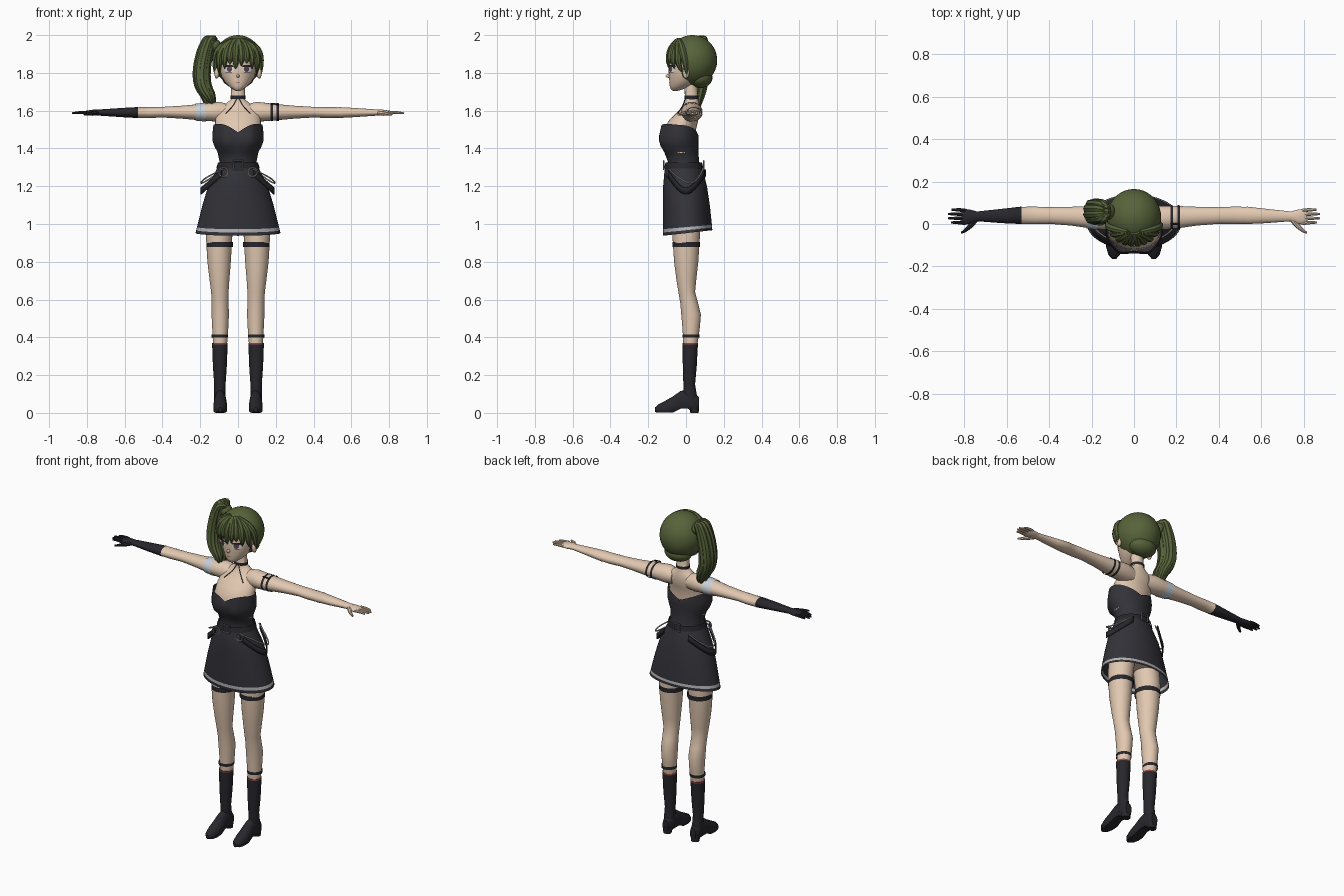
import bpy, bmesh, random
from math import sin, cos, pi, exp, sqrt, radians
from mathutils import Vector
from mathutils.bvhtree import BVHTree

random.seed(4)
cube = bpy.data.objects.get("Cube")
if cube:
    bpy.data.objects.remove(cube)


def material(name, r, g, b):
    m = bpy.data.materials.new(name)
    m.use_nodes = True
    m.diffuse_color = (r, g, b, 1)
    m.node_tree.nodes["Principled BSDF"].inputs["Base Color"].default_value = (r, g, b, 1)
    return m


skin = material("skin", .76, .58, .44)
hair = material("green_hair", .095, .125, .042)
cloth = material("black_cloth", .032, .032, .04)
leather = material("black_leather", .02, .02, .025)
trim = material("light_trim", .45, .45, .47)
metal = material("metal", .2, .2, .21)
gauze = material("pale_gauze", .58, .63, .68)
white = material("eye_white", .85, .83, .82)
iris = material("iris", .12, .06, .1)
red = material("dark_red", .3, .06, .06)
made = []


def finish(name, bm, mats):
    me = bpy.data.meshes.new(name)
    bm.to_mesh(me)
    bm.free()
    for m in mats:
        me.materials.append(m)
    ob = bpy.data.objects.new(name, me)
    bpy.context.collection.objects.link(ob)
    made.append(ob)
    return ob


def loft(name, mats, rings, axis="z", n=32, caps=True, paint=None, warp=None):
    """Skin elliptical rings (position, centre a, centre b, radius a, radius b)."""
    order = {"z": lambda t, a, b: (a, b, t), "x": lambda t, a, b: (t, a, b),
             "y": lambda t, a, b: (a, t, b)}[axis]
    bm = bmesh.new()
    loops = []
    for t, a, b, ra, rb in rings:
        loops.append([bm.verts.new(order(t, a + ra * cos(2 * pi * i / n), b + rb * sin(2 * pi * i / n)))
                      for i in range(n)])
    for lo, hi in zip(loops, loops[1:]):
        for i in range(n):
            j = (i + 1) % n
            bm.faces.new((lo[i], lo[j], hi[j], hi[i]))
    if caps:
        bm.faces.new(loops[0])
        bm.faces.new(loops[-1])
    bmesh.ops.recalc_face_normals(bm, faces=bm.faces)
    if paint:
        for f in bm.faces:
            f.material_index = paint(f.calc_center_median())
    if warp:
        for v in bm.verts:
            warp(v.co)
    return finish(name, bm, mats)


def tube(name, mat, points, radii):
    """Tapered strand along a smooth curve."""
    cu = bpy.data.curves.new(name, "CURVE")
    cu.dimensions = "3D"
    cu.bevel_depth = 1
    cu.bevel_resolution = 2
    cu.use_fill_caps = True
    sp = cu.splines.new("NURBS")
    sp.points.add(len(points) - 1)
    for p, co, r in zip(sp.points, points, radii):
        p.co = (*co, 1)
        p.radius = r
    sp.use_endpoint_u = True
    sp.order_u = 3
    sp.resolution_u = 6
    cu.materials.append(mat)
    ob = bpy.data.objects.new(name, cu)
    bpy.context.collection.objects.link(ob)
    bpy.ops.object.select_all(action="DESELECT")
    ob.select_set(True)
    bpy.context.view_layer.objects.active = ob
    bpy.ops.object.convert(target="MESH")
    made.append(bpy.context.view_layer.objects.active)


def ball(name, mat, centre, size, keep=None, seg=24):
    bm = bmesh.new()
    bmesh.ops.create_uvsphere(bm, u_segments=seg, v_segments=seg * 2 // 3, radius=1)
    for v in bm.verts:
        v.co = Vector(c + s * p for c, s, p in zip(centre, size, v.co))
    if keep:
        cut = [f for f in bm.faces if not keep(f.calc_center_median())]
        bmesh.ops.delete(bm, geom=cut, context="FACES")
    return finish(name, bm, [mat])


def ring(name, mat, loc, radius, thick, sides, turn=0):
    bpy.ops.mesh.primitive_torus_add(location=loc, rotation=(pi / 2, turn, 0), major_radius=radius,
                                     minor_radius=thick, major_segments=sides, minor_segments=6)
    ob = bpy.context.object
    ob.name = name
    ob.data.materials.append(mat)
    made.append(ob)


def surface(ob):
    me = ob.data
    tree = BVHTree.FromPolygons([v.co for v in me.vertices], [p.vertices for p in me.polygons])

    def hit(x, z, lift):
        y = tree.ray_cast(Vector((x, -1, z)), Vector((0, 1, 0)))[0].y
        return (x, y - lift, z)
    return hit


# Torso and neck
torso = loft("torso", [skin], [
    (1.02, 0, .01, .13, .08), (1.2, 0, 0, .12, .08), (1.32, 0, -.013, .09, .075),
    (1.43, 0, -.035, .124, .09), (1.5, 0, -.033, .123, .086), (1.55, 0, -.012, .12, .077),
    (1.59, 0, .014, .112, .062), (1.62, 0, .026, .092, .047), (1.64, 0, .03, .06, .04),
    (1.66, 0, .03, .037, .034), (1.74, 0, .025, .036, .034)])
loft("choker", [leather], [(1.663, 0, .03, .04, .037), (1.68, 0, .03, .04, .037)], caps=False)


# Strapless bodice with a sweetheart neckline
def neckline(co):
    u = min(abs(co.x) / .13, 1)
    if co.z > 1.51:
        co.z = 1.485 + .045 * sin(u * pi * .65) if co.y < -.033 else 1.47 + .055 * u
    if co.y < -.033 and co.z > 1.4:
        co.y -= .015 * exp(-((abs(co.x) - .07) / .035) ** 2)


loft("bodice", [cloth], [
    (1.29, 0, -.012, .104, .094), (1.33, 0, -.013, .098, .083), (1.38, 0, -.025, .108, .09),
    (1.41, 0, -.033, .124, .098), (1.44, 0, -.037, .135, .102), (1.47, 0, -.036, .136, .102),
    (1.515, 0, -.033, .13, .095)], n=48, caps=False, warp=neckline)


# Flared skirt with a light hem stripe
def hem(co):
    co.z += max(0, 1.1 - co.z) * .18 * (co.y + .12) / .26


loft("skirt", [cloth, trim], [
    (1.32, 0, -.013, .1, .088), (1.28, 0, -.012, .118, .102), (1.2, 0, -.005, .158, .116),
    (1.1, 0, .002, .188, .124), (1, 0, .006, .211, .129), (.973, 0, .007, .217, .13),
    (.955, 0, .008, .221, .13), (.938, 0, .009, .225, .131)],
    n=48, caps=False, paint=lambda c: int(.955 < c.z < .973), warp=hem)

# Belt, buckles and hip rings
loft("belt", [leather], [(1.295, 0, -.012, .115, .104), (1.325, 0, -.012, .106, .097)], caps=False)
for label, y in (("front", -.118), ("back", .094)):
    ring(label + "_buckle", metal, (0, y, 1.312), .032, .005, 4, pi / 4)

for s, side in ((1, "left"), (-1, "right")):
    ring(side + "_belt_ring", metal, (s * .078, -.1, 1.275), .024, .005, 16)
    # Hip strap swag with a light cord
    bm = bmesh.new()
    rows = []
    for i in range(17):
        t = i / 16
        bow = sin(pi * t)
        x, y, z = s * (.085 + .108 * bow), -.1 + .2 * t, 1.27 - .095 * bow
        rows.append([bm.verts.new((x, y, z + h)) for h in (-.018, .018)])
    for a, b in zip(rows, rows[1:]):
        bm.faces.new((a[0], b[0], b[1], a[1]))
    strap = finish(side + "_hip_strap", bm, [leather])
    strap.modifiers.new("thickness", "SOLIDIFY").thickness = .006
    tube(side + "_cord", trim, [(s * .08, -.09, 1.29), (s * .19, -.04, 1.24), (s * .2, .05, 1.2),
                                (s * .08, .09, 1.29)], [.004] * 4)

    # Legs and bands
    loft(side + "_leg", [skin], [(z, s * x, y, a, b) for z, x, y, a, b in (
        (1.08, .085, 0, .075, .075), (.94, .1, .001, .07, .073), (.8, .1, .001, .062, .064),
        (.7, .098, .002, .052, .052), (.64, .096, .004, .046, .044), (.58, .095, .017, .045, .047),
        (.52, .094, .027, .046, .052), (.44, .094, .027, .042, .045), (.36, .095, .023, .037, .037))])
    for label, z, h, a, b in (("thigh", .878, .028, .071, .073), ("calf", .398, .018, .043, .045)):
        loft(f"{side}_{label}_band", [leather], [(z, s * .097, .002 if z > .5 else .026, a, b),
             (z + h, s * .097, .002 if z > .5 else .026, a, b)], caps=False)

    # Boots
    loft(side + "_boot_shaft", [leather, red], [(z, s * .096, y, a, b) for z, y, a, b in (
        (.04, .028, .03, .038), (.09, .022, .03, .036), (.15, .017, .03, .031), (.25, .02, .037, .037),
        (.362, .022, .041, .041), (.37, .022, .041, .041))], paint=lambda c: int(c.z > .362))

    def sole(co):
        co.z = max(co.z, .022 if -.04 < co.y < .02 else .002)

    loft(side + "_boot_foot", [leather], [(y, s * .094, z, a, b) for y, z, a, b in (
        (.068, .05, .02, .035), (.045, .05, .031, .055), (.01, .06, .032, .065), (-.03, .055, .033, .06),
        (-.07, .035, .037, .052), (-.11, .022, .037, .042), (-.145, .018, .027, .028),
        (-.165, .016, .01, .012))], axis="y", n=20, warp=sole)
    loft(side + "_heel", [leather], [(0, s * .095, .045, .024, .022), (.04, s * .095, .043, .03, .027)])

    # Arms; the right forearm and hand are gloved
    glove = leather if s < 0 else skin
    loft(side + "_arm", [skin, glove], [(s * x, y, z, a, b) for x, y, z, a, b in (
        (.05, .03, 1.59, .045, .045), (.1, .03, 1.594, .056, .053), (.15, .03, 1.593, .056, .048),
        (.2, .032, 1.592, .053, .043), (.3, .037, 1.592, .044, .034), (.4, .04, 1.592, .039, .028),
        (.47, .041, 1.59, .041, .029), (.53, .041, 1.59, .04, .028), (.532, .041, 1.59, .041, .029),
        (.62, .038, 1.59, .034, .024), (.74, .036, 1.59, .023, .016), (.77, .034, 1.589, .033, .016),
        (.805, .034, 1.588, .038, .012), (.815, .034, 1.588, .03, .007))],
        axis="x", n=24, paint=lambda c: int(abs(c.x) > .53))
    for k in range(4):
        y = .064 - .02 * k
        reach = (.86, .878, .876, .862)[k]
        tube(f"{side}_finger_{k + 1}", glove, [(s * .795, y, 1.59), (s * .835, y + .004, 1.592),
                                               (s * reach, y + .003, 1.586)], [.009, .0085, .005])
    tube(side + "_thumb", glove, [(s * .75, .02, 1.588), (s * .775, -.02, 1.585), (s * .815, -.042, 1.58)],
         [.014, .012, .005])

# Arm bands
for x in (.172, .205):
    loft("left_arm_band", [leather], [(x, .032, 1.592, .057, .048), (x + .013, .032, 1.592, .056, .047)],
         axis="x", caps=False)
tube("arm_band_link", leather, [(.172, .0, 1.636), (.195, .0, 1.636), (.215, .0, 1.634)], [.004] * 3)
loft("right_arm_gauze", [gauze], [(-.17, .03, 1.592, .058, .05), (-.225, .033, 1.592, .054, .045)],
     axis="x", caps=False)

# Head, nose and ears
head = loft("head", [skin], [
    (1.703, 0, -.058, .008, .008), (1.712, 0, -.05, .026, .03), (1.73, 0, -.03, .05, .056),
    (1.755, 0, -.008, .072, .08), (1.785, 0, .007, .088, .098), (1.82, 0, .014, .097, .106),
    (1.87, 0, .02, .1, .11), (1.92, 0, .022, .088, .098), (1.95, 0, .022, .06, .06)], n=40)
ball("nose", skin, (0, -.093, 1.784), (.008, .015, .01), seg=12)
on_face = surface(head)


def decal(name, mat, x, z, w, h, lift):
    bm = bmesh.new()
    bmesh.ops.create_circle(bm, cap_ends=True, cap_tris=True, segments=20, radius=1)
    for v in bm.verts:
        v.co = on_face(x + w * v.co.x, z + h * v.co.y, lift)
    bmesh.ops.recalc_face_normals(bm, faces=bm.faces)
    if sum(f.normal.y for f in bm.faces) > 0:
        bmesh.ops.reverse_faces(bm, faces=bm.faces)
    finish(name, bm, [mat])


# Face details
for s, side in ((1, "left"), (-1, "right")):
    ball(side + "_ear", skin, (s * .112, .0, 1.8), (.014, .018, .03), seg=12)
    decal(side + "_eye_white", white, s * .047, 1.82, .026, .016, .002)
    decal(side + "_iris", iris, s * .045, 1.821, .014, .016, .0035)
    decal(side + "_upper_lash", leather, s * .049, 1.836, .03, .006, .005)
    decal(side + "_lower_lash", leather, s * .049, 1.804, .018, .002, .004)
decal("mouth", red, 0, 1.748, .012, .002, .002)

# Neck cords spreading over the chest
on_chest = surface(torso)
for s in (1, -1):
    cord = [on_chest(s * x, z, .002) for x, z in ((.008, 1.662), (.02, 1.635), (.04, 1.61), (.065, 1.585))]
    tube("neck_cord", leather, cord, [.0025] * 4)

# Hair cap, open at the face
ball("hair_cap", hair, (0, .033, 1.866), (.128, .132, .134), seg=36,
     keep=lambda c: c.y > -.015 or c.z > 1.93)
ball("nape_hair", hair, (0, .075, 1.775), (.085, .065, .055))


# Fringe locks hanging from the parting
def scalp(x, z):
    return (x, .033 - .126 * sqrt(max(.05, 1 - (x / .132) ** 2 - ((z - 1.866) / .136) ** 2)), z)


fringe = [(-.118, 1.77), (-.098, 1.79), (-.07, 1.82), (-.042, 1.845), (-.012, 1.8), (.018, 1.835),
          (.046, 1.85), (.074, 1.82), (.1, 1.79), (.118, 1.77)]
for x, z in fringe:
    path = [scalp(x * .25, 1.975), scalp(x * .7, 1.95), scalp(x, 1.9), scalp(x * 1.03, (z + 1.88) / 2),
            scalp(x, z)]
    tube("fringe_lock", hair, path, [.012, .019, .02, .015, .001])

# High side ponytail on the right
ball("ponytail_knot", hair, (-.125, .06, 1.945), (.035, .04, .035), seg=16)
for k in range(9):
    a = 2 * pi * k / 9
    dx, dy = .024 * cos(a), .038 * sin(a)
    end = random.uniform(-.03, .06)
    tube("ponytail_lock", hair, [
        (-.115, .06, 1.94), (-.14 + dx * .6, .06 + dy, 2.005), (-.172 + dx, .06 + dy, 1.93),
        (-.195 + dx, .06 + dy, 1.82), (-.19 + dx, .055 + dy, 1.73), (-.15 + dx, .045 + dy, 1.67),
        (-.135 + dx * .6, .035 + dy * .7, 1.58 + end)], [.012, .018, .022, .025, .024, .017, .001])

# Smooth shading with crisp edges
bpy.ops.object.select_all(action="DESELECT")
for ob in made:
    ob.select_set(True)
bpy.context.view_layer.objects.active = made[0]
bpy.ops.object.shade_smooth_by_angle(angle=radians(40))
